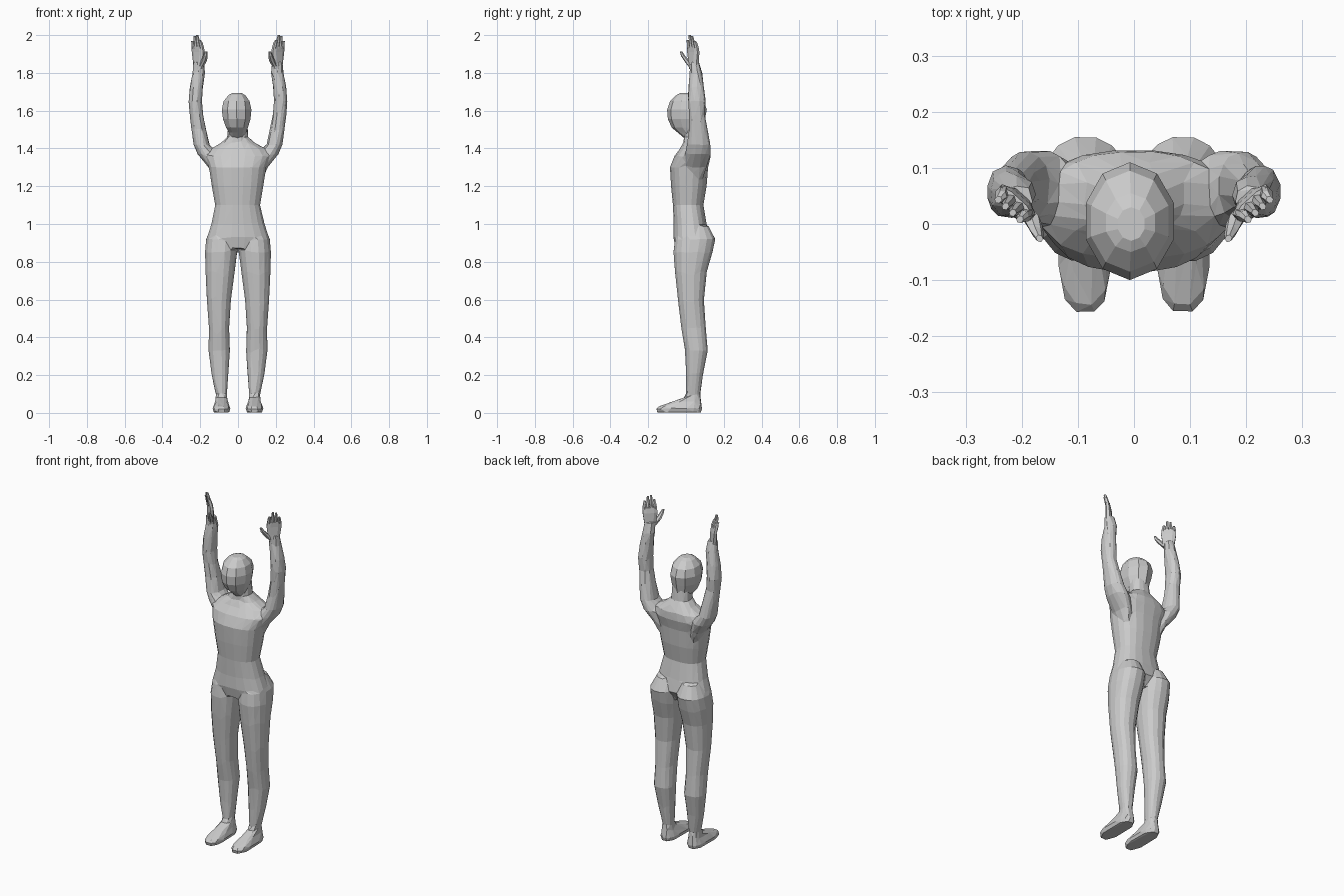
import bpy, bmesh
from math import sin, cos, pi, radians
from mathutils import Matrix


def loft(bm, rings, sides=16, power=2.4, side=1, matrix=None):
    """Skin horizontal rings given as (z, x0, x1, y0, y1) and cap both ends."""
    loops = []
    for z, x0, x1, y0, y1 in rings:
        loop = []
        for i in range(sides):
            a = 2 * pi * (i + 0.5) / sides
            c, s = cos(a), sin(a)
            ex = abs(c) ** (2 / power) * (1 if c > 0 else -1)
            ey = abs(s) ** (2 / power) * (1 if s > 0 else -1)
            loop.append(bm.verts.new((side * ((x0 + x1) / 2 + ex * (x1 - x0) / 2),
                                      (y0 + y1) / 2 + ey * (y1 - y0) / 2, z)))
        loops.append(loop)
    faces = [bm.faces.new(loops[0]), bm.faces.new(loops[-1])]
    for a, b in zip(loops, loops[1:]):
        for i in range(sides):
            j = (i + 1) % sides
            faces.append(bm.faces.new((a[i], a[j], b[j], b[i])))
    bmesh.ops.recalc_face_normals(bm, faces=faces)
    if matrix:
        bmesh.ops.transform(bm, matrix=matrix, verts=[v for l in loops for v in l])


def finish(bm, name):
    mesh = bpy.data.meshes.new(name)
    bm.to_mesh(mesh)
    bm.free()
    ob = bpy.data.objects.new(name, mesh)
    bpy.context.collection.objects.link(ob)
    return ob


# Torso and neck
torso = [(0.87, -.13, .13, -.055, .09), (0.93, -.165, .165, -.068, .125),
         (1.00, -.142, .142, -.066, .11), (1.10, -.122, .118, -.07, .093),
         (1.20, -.14, .135, -.08, .11), (1.30, -.155, .15, -.086, .118),
         (1.36, -.175, .175, -.062, .132), (1.40, -.14, .145, -.032, .13),
         (1.43, -.09, .09, -.015, .115), (1.46, -.058, .055, -.012, .095),
         (1.55, -.05, .05, -.01, .085)]
# Leg, from ankle to buttock
leg = [(0.04, .055, .12, -.03, .08), (0.10, .058, .118, 0, .076),
       (0.20, .05, .14, 0, .09), (0.33, .042, .157, -.006, .116),
       (0.45, .046, .155, -.026, .106), (0.60, .036, .166, -.044, .096),
       (0.75, .016, .173, -.06, .112), (0.85, .004, .176, -.068, .142),
       (0.92, .004, .170, -.06, .157), (0.99, .03, .135, -.03, .12)]
# Foot
foot = [(0.002, .045, .13, -.155, .082), (0.02, .04, .135, -.16, .086),
        (0.035, .043, .132, -.145, .085), (0.055, .052, .123, -.085, .082),
        (0.08, .057, .119, -.015, .079)]
# Raised arm, from armpit to wrist
arm = [(1.24, .08, .13, 0, .09), (1.30, .09, .158, -.01, .11),
       (1.37, .11, .215, -.005, .132), (1.42, .15, .236, .004, .13),
       (1.50, .168, .247, .014, .115), (1.58, .184, .257, .015, .10),
       (1.65, .19, .262, .01, .105), (1.72, .186, .256, .012, .096),
       (1.80, .175, .241, .02, .085), (1.86, .18, .236, .022, .068)]

bm = bmesh.new()
loft(bm, torso, 20)
for s in (1, -1):
    loft(bm, leg, side=s, power=2.2)
    loft(bm, foot, side=s, power=2.8)
    loft(bm, arm, side=s, power=2.2)
body = finish(bm, "body")
# Fuse the limbs, then facet coarsely
fuse = body.modifiers.new("fuse", 'REMESH')
fuse.mode = 'VOXEL'
fuse.voxel_size = 0.007
facet = body.modifiers.new("facet", 'DECIMATE')
facet.ratio = 0.016

# Head
bm = bmesh.new()
loft(bm, [(1.455, -.045, .04, -.01, .08), (1.485, -.05, .045, -.045, .085),
          (1.51, -.066, .055, -.075, .09), (1.555, -.083, .07, -.096, .1),
          (1.605, -.09, .075, -.1, .11), (1.65, -.08, .065, -.085, .095),
          (1.683, -.052, .04, -.05, .055), (1.693, -.03, .02, -.03, .03)],
     10, 2.0)
finish(bm, "head")

# Hand: palm, four fingers and thumb, turned diagonally, mirrored
bm = bmesh.new()
turn = Matrix.Translation((.21, .04, 0)) @ Matrix.Rotation(radians(42), 4, 'Z')
loft(bm, [(1.82, -.028, .028, -.018, .022), (1.86, -.036, .034, -.016, .018),
          (1.91, -.044, .042, -.016, .014), (1.94, -.04, .04, -.018, .008)],
     8, 2.6, matrix=turn)
for i, tip in enumerate((1.975, 2.0, 1.995, 1.97)):
    u = -.031 + .0205 * i
    v = u * 0.85
    loft(bm, [(1.93, u - .010, u + .010, -.017, .008),
              (1.96, v - .0095, v + .0095, -.022, .000),
              (tip, v - .006, v + .006, -.026, -.012)], 6, 2.4, matrix=turn)
loft(bm, [(1.835, -.035, -.01, -.014, .012), (1.865, -.062, -.03, -.02, .008),
          (1.89, -.077, -.052, -.026, -.006), (1.912, -.082, -.068, -.027, -.015)],
     6, 2.4, matrix=turn)
hands = finish(bm, "hands")
hands.modifiers.new("other_side", 'MIRROR').use_axis[0] = True
